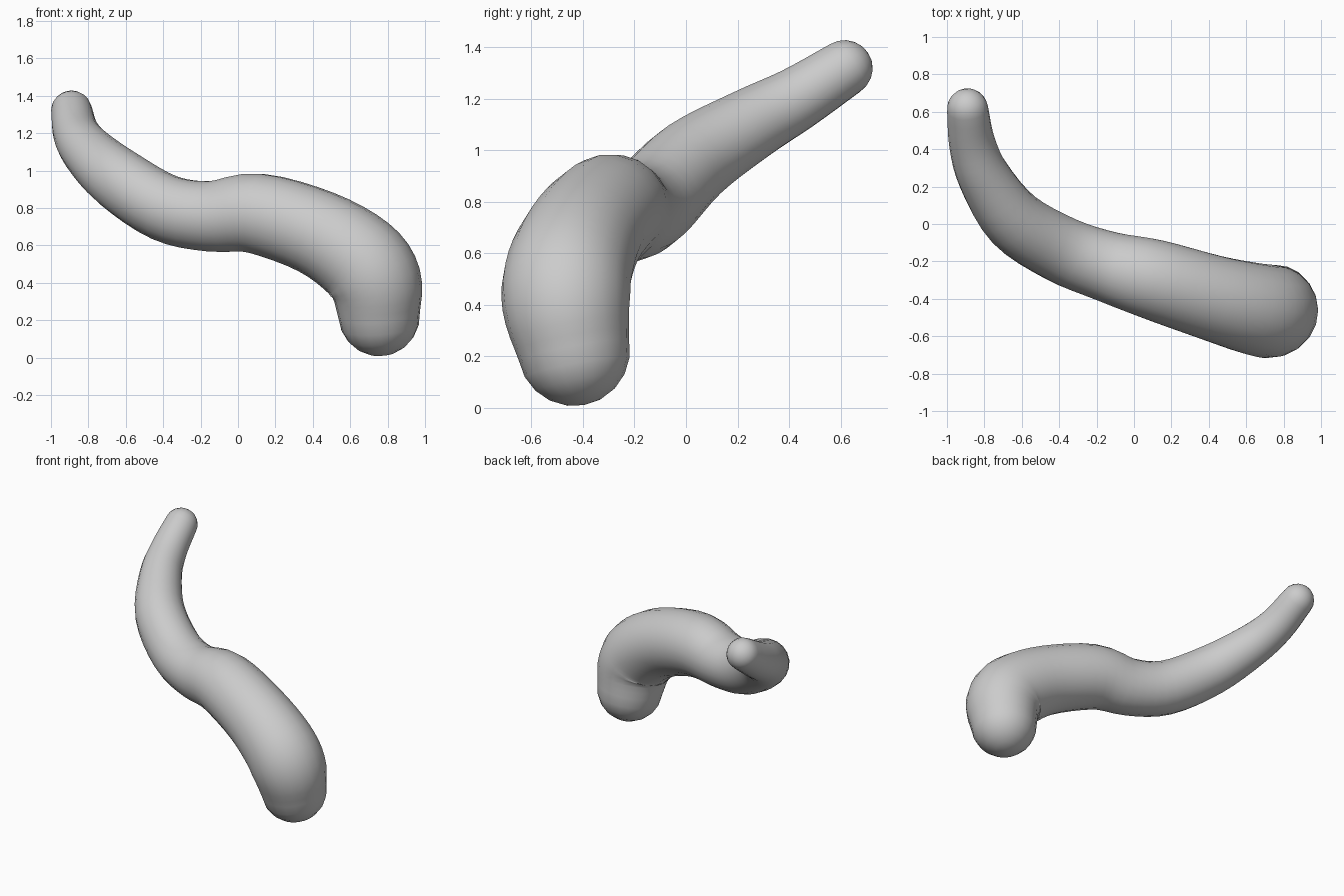
import bpy, bmesh, math
from mathutils import Vector

if "Cube" in bpy.data.objects:
    bpy.data.objects.remove(bpy.data.objects["Cube"])

SIDES, STEPS, CAP = 20, 4, 5

# centre line: x, y, z, radius from the thick foot to the thin tip
KEYS = [Vector(k) for k in (
    (0.755, -0.435, 0.225, 0.218),
    (0.735, -0.465, 0.40, 0.248),
    (0.645, -0.455, 0.53, 0.247),
    (0.42, -0.395, 0.67, 0.230),
    (0.10, -0.295, 0.77, 0.216),
    (-0.15, -0.225, 0.755, 0.190),
    (-0.39, -0.135, 0.80, 0.180),
    (-0.64, 0.02, 0.955, 0.168),
    (-0.80, 0.25, 1.10, 0.142),
    (-0.865, 0.43, 1.20, 0.124),
    (-0.89, 0.615, 1.318, 0.110))]


def smooth_path(keys):
    """Catmull-Rom through position and radius together."""
    p = [2 * keys[0] - keys[1]] + keys + [2 * keys[-1] - keys[-2]]
    out = []
    for i in range(1, len(p) - 2):
        a, b, c, d = p[i - 1:i + 3]
        for s in range(STEPS):
            t = s / STEPS
            out.append(0.5 * (2 * b + (c - a) * t + (2 * a - 5 * b + 4 * c - d) * t * t
                              + (3 * b - a - 3 * c + d) * t ** 3))
    return out + [keys[-1]]


path = smooth_path(KEYS)
pts = [p.to_3d() for p in path]
n = len(pts)
tangents = [(pts[min(i + 1, n - 1)] - pts[max(i - 1, 0)]).normalized() for i in range(n)]

# rings as (centre, tangent, radius), with rounded ends
body = [(pts[i], tangents[i], path[i].w) for i in range(n)]


def cap(end, sign):
    c, t, r = end
    angles = [math.pi / 2 * k / CAP for k in range(1, CAP)]
    return [(c + t * sign * r * math.sin(a), t, r * math.cos(a)) for a in angles]


rings = cap(body[0], -1)[::-1] + body + cap(body[-1], 1)

# sweep the circular section along the path
bm = bmesh.new()
u = Vector((0, 1, 0))
loops = []
for c, t, r in rings:
    u = (u - t * u.dot(t)).normalized()
    v = t.cross(u)
    loops.append([bm.verts.new(c + r * (u * math.cos(a) + v * math.sin(a)))
                  for a in (2 * math.pi * k / SIDES for k in range(SIDES))])
for A, B in zip(loops, loops[1:]):
    for k in range(SIDES):
        j = (k + 1) % SIDES
        bm.faces.new((A[k], A[j], B[j], B[k]))

# close both rounded ends with a pole
for loop, (c, t, r), sign in ((loops[0], body[0], -1), (loops[-1], body[-1], 1)):
    pole = bm.verts.new(c + t * sign * r)
    for k in range(SIDES):
        bm.faces.new((loop[k], loop[(k + 1) % SIDES], pole))
bmesh.ops.recalc_face_normals(bm, faces=bm.faces)
for f in bm.faces:
    f.smooth = True

mesh = bpy.data.meshes.new("curved_body")
bm.to_mesh(mesh)
bm.free()
obj = bpy.data.objects.new("curved_body", mesh)
bpy.context.collection.objects.link(obj)
